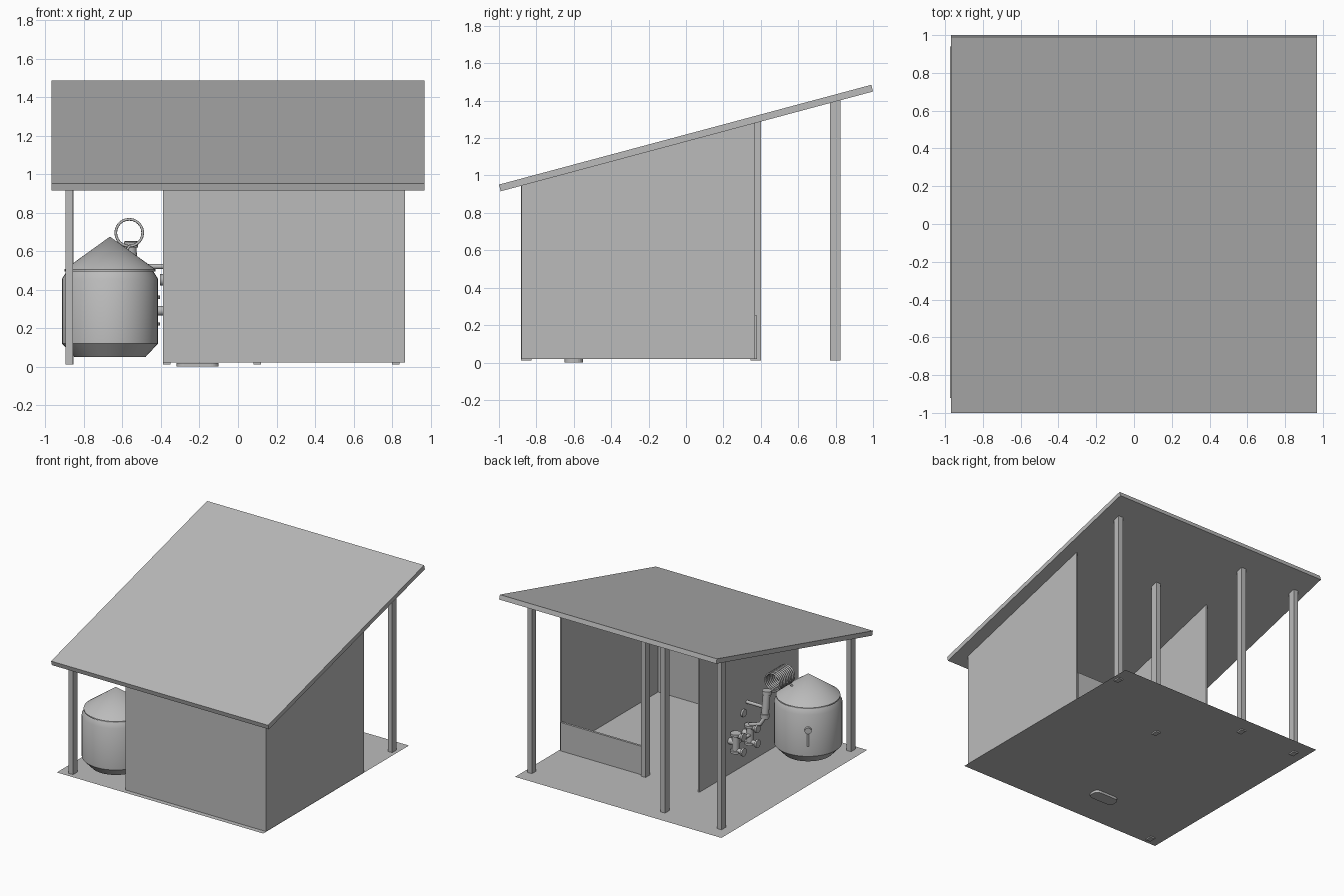
import bpy, bmesh, math
from mathutils import Vector, Matrix

cube = bpy.data.objects.get("Cube")
if cube:
    bpy.data.objects.remove(cube, do_unlink=True)

grey = bpy.data.materials.new("plain_grey")
grey.use_nodes = True
COLOR = (0.5, 0.5, 0.5, 1)
grey.diffuse_color = COLOR
grey.node_tree.nodes["Principled BSDF"].inputs["Base Color"].default_value = COLOR

SLOPE = math.radians(15)


def finish(name, bm, smooth=False):
    mesh = bpy.data.meshes.new(name)
    bmesh.ops.recalc_face_normals(bm, faces=bm.faces)
    bm.to_mesh(mesh)
    bm.free()
    mesh.materials.append(grey)
    ob = bpy.data.objects.new(name, mesh)
    bpy.context.collection.objects.link(ob)
    if smooth:
        bpy.ops.object.select_all(action="DESELECT")
        ob.select_set(True)
        bpy.context.view_layer.objects.active = ob
        bpy.ops.object.shade_smooth_by_angle(angle=math.radians(35))
    return ob


def underside(y):
    return 1.181 + math.tan(SLOPE) * y


def box(name, x, y, z0, z1=None):
    """Box over x and y ranges; without z1 the top follows the roof."""
    bm = bmesh.new()
    bmesh.ops.create_cube(bm, size=1)
    for v in bm.verts:
        top = v.co.z > 0
        v.co.x = x[v.co.x > 0]
        v.co.y = y[v.co.y > 0]
        v.co.z = z0 if not top else (underside(v.co.y) if z1 is None else z1)
    return finish(name, bm)


def rods(name, parts, sides=20):
    """Cylinders given as (start, end, radius), joined in one object."""
    bm = bmesh.new()
    for a, b, r in parts:
        a, b = Vector(a), Vector(b)
        turn = (b - a).to_track_quat("Z", "Y").to_matrix().to_4x4()
        bmesh.ops.create_cone(bm, cap_ends=True, segments=sides, radius1=r, radius2=r,
                              depth=(b - a).length,
                              matrix=Matrix.Translation((a + b) / 2) @ turn)
    return finish(name, bm, True)


def tube(name, points, radius):
    curve = bpy.data.curves.new(name, "CURVE")
    curve.dimensions = "3D"
    curve.bevel_depth = radius
    curve.bevel_resolution = 2
    curve.use_fill_caps = True
    spline = curve.splines.new("POLY")
    spline.points.add(len(points) - 1)
    for p, co in zip(spline.points, points):
        p.co = (*co, 1)
    curve.materials.append(grey)
    ob = bpy.data.objects.new(name, curve)
    bpy.context.collection.objects.link(ob)
    return ob


# Sloping roof slab
bm = bmesh.new()
bmesh.ops.create_cube(bm, size=1)
bmesh.ops.scale(bm, vec=(1.94, 2.061, 0.037), verts=bm.verts)
bmesh.ops.rotate(bm, matrix=Matrix.Rotation(SLOPE, 3, "X"), verts=bm.verts)
bmesh.ops.translate(bm, vec=(0, 0, 1.2), verts=bm.verts)
finish("roof", bm)

# Floor sheet
bm = bmesh.new()
corners = [(-0.975, -0.92), (0.87, -0.92), (0.87, 0.94), (-0.975, 0.94)]
bm.faces.new([bm.verts.new((x, y, 0.02)) for x, y in corners])
finish("floor", bm)

# Walls
box("front_wall", (-0.375, 0.855), (-0.88, -0.865), 0.02)
box("right_wall", (-0.39, -0.375), (-0.88, 0.385), 0.02)
box("left_wall", (0.855, 0.867), (-0.88, 0.37), 0.02)
box("low_back_wall", (0.1, 0.855), (0.362, 0.38), 0.02, 0.25)

# Posts
posts = {"back_left": (0.82, 0.797), "back_middle": (-0.37, 0.797),
         "back_right": (-0.875, 0.797), "front_right": (-0.876, -0.855),
         "doorway": (0.1, 0.373)}
for label, (x, y) in posts.items():
    box(label + "_post", (x - 0.02, x + 0.02), (y - 0.028, y + 0.028), 0.01)

# Rounded drain under the floor
drain = box("floor_drain", (-0.32, -0.1), (-0.65, -0.55), 0, 0.019)
bm = bmesh.new()
bm.from_mesh(drain.data)
upright = [e for e in bm.edges if abs(e.verts[0].co.z - e.verts[1].co.z) > 0.01]
bmesh.ops.bevel(bm, geom=upright, offset=0.04, segments=5, profile=0.5, affect="EDGES")
bm.to_mesh(drain.data)
bm.free()

# Tank: lathed profile
TX, TY = -0.665, -0.61
profile = [(0, 0.05), (0.185, 0.05), (0.25, 0.12), (0.25, 0.455), (0.225, 0.495),
           (0.236, 0.495), (0.236, 0.505), (0, 0.675)]
bm = bmesh.new()
verts = [bm.verts.new((r, 0, z)) for r, z in profile]
edges = [bm.edges.new(pair) for pair in zip(verts, verts[1:])]
bmesh.ops.spin(bm, geom=verts + edges, cent=(0, 0, 0), axis=(0, 0, 1),
               angle=math.tau, steps=40)
bmesh.ops.remove_doubles(bm, verts=bm.verts, dist=0.0005)
bmesh.ops.translate(bm, vec=(TX, TY, 0), verts=bm.verts)
finish("tank", bm, True)

# Dial and probe on the tank
out = Vector((-0.57, 0.82, 0)).normalized()
face = Vector((TX, TY, 0.335)) + out * 0.245
rods("tank_dial", [(face, face + out * 0.03, 0.025),
                   (face + out * 0.012, face + out * 0.012 - Vector((0, 0, 0.13)), 0.008)])

# Coiled pipe from the tank lid to the condenser
TURNS, STEPS = 10, 24
coil = [(-0.565 + 0.07 * math.sin(math.tau * i / STEPS),
         -0.49 + 0.2 * i / (TURNS * STEPS),
         0.695 - 0.07 * math.cos(math.tau * i / STEPS)) for i in range(TURNS * STEPS + 1)]
tube("coil", [(-0.6, -0.53, 0.57)] + coil + [(-0.555, -0.24, 0.63)], 0.007)

# Condenser with wall bracket
rods("condenser", [((-0.555, -0.24, 0.64), (-0.55, -0.22, 0.43), 0.028),
                   ((-0.555, -0.24, 0.65), (-0.555, -0.238, 0.62), 0.036),
                   ((-0.55, -0.22, 0.47), (-0.55, -0.22, 0.44), 0.034)])
rods("condenser_bracket", [((-0.55, -0.22, 0.52), (-0.385, -0.22, 0.52), 0.013)])
rods("wall_gauge", [((-0.385, -0.17, 0.45), (-0.405, -0.17, 0.45), 0.03)])

# Pipe run and the two valve groups on the wall
tube("outlet_pipe", [(-0.55, -0.22, 0.44), (-0.53, -0.19, 0.39), (-0.45, -0.18, 0.37),
                     (-0.45, -0.18, 0.29), (-0.45, 0, 0.29)], 0.016)
for label, y in (("rear", 0.0), ("front", -0.18)):
    x, z = -0.445, 0.29
    parts = [((x, y, z - 0.06), (x, y, z + 0.06), 0.026),
             ((x, y, z), (-0.385, y, z), 0.025)]
    for s in (-1, 1):
        end = z + 0.06 * s
        parts += [((x, y, end), (x, y, end + 0.018 * s), 0.04),
                  ((x - 0.06, y, end), (x + 0.03, y, end), 0.018),
                  ((x - 0.06, y, end), (x - 0.075, y, end), 0.032)]
    rods(label + "_valve", parts)
